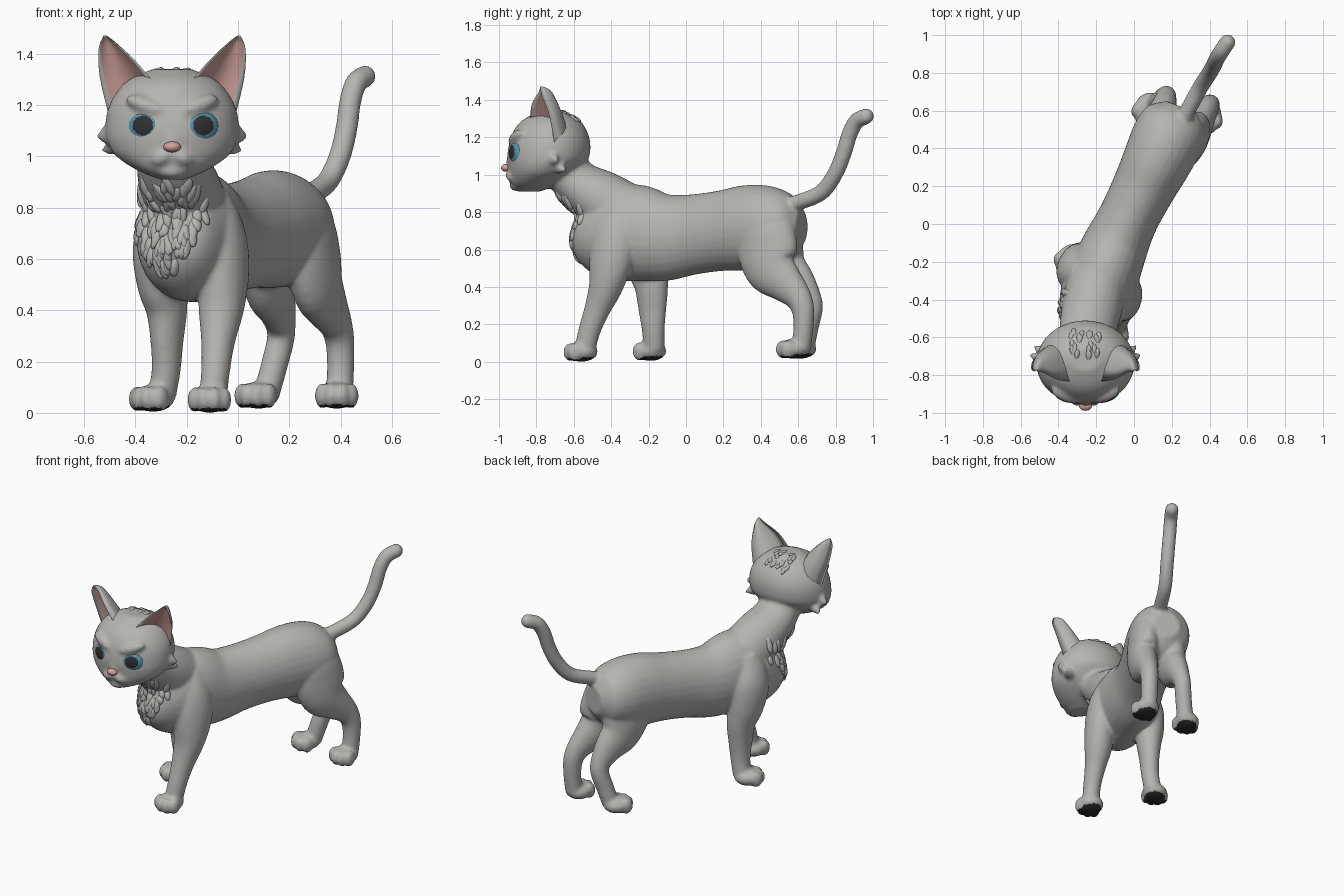
import bpy, bmesh, math, random
from mathutils import Vector, Matrix
from mathutils.bvhtree import BVHTree

if "Cube" in bpy.data.objects:
    bpy.data.objects.remove(bpy.data.objects["Cube"])

random.seed(4)
HX = -0.257                                   # centre line of the head
FWD = Vector((-0.4, -0.917, 0))               # direction the body points
SIDE = Vector((0.917, -0.4, 0))


def material(name, col):
    m = bpy.data.materials.new(name)
    m.diffuse_color = (*col, 1)
    m.use_nodes = True
    m.node_tree.nodes["Principled BSDF"].inputs["Base Color"].default_value = m.diffuse_color
    return m


GREY = material("grey fur", (0.47, 0.46, 0.44))
PINK = material("pink skin", (0.64, 0.36, 0.33))
BLUE = material("blue iris", (0.09, 0.30, 0.40))
BLACK = material("black pupil", (0.03, 0.03, 0.032))
DARK = material("dark paw pad", (0.022, 0.022, 0.022))


def finish(bm, name, mats):
    me = bpy.data.meshes.new(name)
    bmesh.ops.recalc_face_normals(bm, faces=bm.faces[:])
    for f in bm.faces:
        f.smooth = True
    bm.to_mesh(me)
    bm.free()
    for m in mats:
        me.materials.append(m)
    ob = bpy.data.objects.new(name, me)
    bpy.context.collection.objects.link(ob)
    return ob


def ball(bm, c, r, rot=Matrix(), n=24):
    m = Matrix.Translation(c) @ rot @ Matrix.Diagonal((*r, 1))
    bmesh.ops.create_uvsphere(bm, u_segments=n, v_segments=n * 2 // 3, radius=1, matrix=m)


def spline(pts, steps=5):
    """Smooth curve through points of any dimension."""
    P = [Vector(p) for p in pts]
    P = [P[0] * 2 - P[1]] + P + [P[-1] * 2 - P[-2]]
    out = []
    for i in range(1, len(P) - 2):
        a, b, c, d = P[i - 1:i + 3]
        for k in range(steps):
            t = k / steps
            out.append((b * 2 + (c - a) * t + (a * 2 - b * 5 + c * 4 - d) * t * t
                        + (b * 3 - a - c * 3 + d) * t ** 3) * 0.5)
    return out + [P[-2]]


def tube(bm, pts, side=SIDE, axis=None, n=28):
    """Closed loft through (x, y, z, half width, half depth) stations."""
    S = spline(pts)
    C = [Vector(s[:3]) for s in S]
    rings = []
    for i, s in enumerate(S):
        t = axis or (C[min(i + 1, len(C) - 1)] - C[max(i - 1, 0)]).normalized()
        a = (side - t * side.dot(t)).normalized()
        b = t.cross(a)
        rings.append([bm.verts.new(C[i] + a * s[3] * math.cos(q) + b * s[4] * math.sin(q))
                      for q in (2 * math.pi * k / n for k in range(n))])
    for r0, r1 in zip(rings, rings[1:]):
        for k in range(n):
            bm.faces.new((r0[k], r0[(k + 1) % n], r1[(k + 1) % n], r1[k]))
    bm.faces.new(rings[0][::-1])
    bm.faces.new(rings[-1])


def paw(bm, x, y, z, turn):
    """Paw with four toes; turn is the heading away from -y."""
    R = Matrix.Rotation(turn, 4, 'Z')
    c = Vector((x, y, z))
    ball(bm, c, (0.08, 0.09, 0.053), R)
    for tx, ty in ((-0.057, -0.03), (-0.022, -0.055), (0.022, -0.055), (0.057, -0.03)):
        ball(bm, c + R @ Vector((tx, ty, -0.002)), (0.029, 0.042, 0.05), R)


bm = bmesh.new()
# torso and neck
tube(bm, [(-.27, -.59, .70, .05, .07), (-.25, -.535, .69, .14, .17), (-.215, -.42, .68, .185, .24),
          (-.165, -.28, .69, .19, .26), (-.10, -.12, .665, .175, .235), (-.03, .03, .68, .16, .215),
          (.05, .19, .70, .167, .215), (.12, .33, .715, .182, .23), (.18, .46, .72, .19, .218),
          (.225, .56, .72, .165, .17), (.25, .62, .72, .085, .09)])
tube(bm, [(-.20, -.33, .78, .16, .18), (-.225, -.455, .87, .16, .157), (-.25, -.58, .955, .147, .125),
          (-.257, -.66, 1.05, .14, .12)])
# front legs
tube(bm, [(-.08, -.35, .86, .04, .06), (-.063, -.375, .74, .075, .11), (-.053, -.39, .63, .088, .125),
          (-.055, -.405, .52, .092, .117), (-.066, -.43, .40, .087, .092), (-.078, -.475, .28, .066, .07),
          (-.087, -.515, .17, .056, .06), (-.097, -.54, .07, .054, .057)])
tube(bm, [(-.29, -.25, .84, .04, .06), (-.315, -.24, .73, .07, .10), (-.32, -.225, .63, .085, .12),
          (-.298, -.205, .5, .09, .112), (-.278, -.185, .40, .078, .092), (-.277, -.18, .28, .062, .077),
          (-.28, -.175, .17, .056, .062), (-.295, -.17, .07, .054, .057)])
# hind legs
tube(bm, [(.23, .42, .86, .04, .08), (.27, .43, .73, .09, .15), (.29, .435, .61, .093, .172),
          (.31, .455, .5, .087, .148), (.345, .53, .42, .077, .107), (.38, .595, .35, .062, .077),
          (.397, .625, .28, .056, .062), (.40, .628, .18, .053, .054), (.395, .615, .07, .053, .054)])
tube(bm, [(.13, .45, .86, .04, .08), (.105, .46, .73, .09, .14), (.105, .475, .61, .09, .16),
          (.12, .52, .5, .083, .14), (.15, .60, .42, .072, .10), (.167, .66, .34, .057, .067),
          (.165, .675, .28, .053, .057), (.14, .655, .18, .052, .054), (.11, .635, .07, .052, .052)])
paw(bm, -.11, -.56, .053, -.05)
paw(bm, -.33, -.19, .057, -.65)
paw(bm, .385, .575, .069, 0)
paw(bm, .08, .61, .069, -.4)
# tail
tail = [(.24, .52, .83), (.30, .63, .862), (.355, .73, .91), (.40, .80, 1.01), (.425, .845, 1.12),
        (.437, .872, 1.21), (.46, .91, 1.285), (.495, .962, 1.312)]
tube(bm, [(*p, .043, .043) for p in tail])
ball(bm, tail[-1], (.043, .043, .043))
# head: skull stations as z, half width, front y, back y
skull = [(.910, .05, -.90, -.78), (.948, .14, -.937, -.68), (1.0, .217, -.947, -.60), (1.05, .25, -.953, -.55),
         (1.1, .26, -.956, -.516), (1.18, .252, -.942, -.513), (1.25, .217, -.912, -.538),
         (1.30, .167, -.862, -.582), (1.34, .08, -.78, -.66)]
tube(bm, [(HX, (f + b) / 2, z, w, (b - f) / 2) for z, w, f, b in skull],
     side=Vector((1, 0, 0)), axis=Vector((0, 0, 1)), n=40)
# muzzle, nose bridge, chin, cheek flares, brows
ball(bm, (HX, -.922, 1.055), (.045, .04, .07))
ball(bm, (HX, -.90, .942), (.06, .045, .03))
for s in (-1, 1):
    ball(bm, (HX + s * .036, -.915, .997), (.055, .05, .036), Matrix.Rotation(s * .4, 4, 'Y'))
    tube(bm, [(HX + s * .17, -.73, 1.10, .07, .08), (HX + s * .245, -.71, 1.085, .035, .045),
              (HX + s * .292, -.69, 1.075, .008, .01)], side=Vector((0, 1, 0)))
    tube(bm, [(HX + s * .17, -.71, 1.06, .06, .06), (HX + s * .235, -.67, 1.035, .03, .03),
              (HX + s * .272, -.645, 1.02, .007, .008)], side=Vector((0, 1, 0)))
    ball(bm, (HX + s * .10, -.903, 1.197), (.09, .04, .034),
         Matrix.Rotation(s * .35, 4, 'Z') @ Matrix.Rotation(-s * .35, 4, 'Y'))

# fuse everything into one smooth skin
raw = finish(bm, "raw_body", [])
rem = raw.modifiers.new("fuse", 'REMESH')
rem.mode, rem.voxel_size = 'VOXEL', 0.010
smo = raw.modifiers.new("soften", 'SMOOTH')
smo.iterations, smo.factor = 9, 0.5
dg = bpy.context.evaluated_depsgraph_get()
me = bpy.data.meshes.new_from_object(raw.evaluated_get(dg))
bpy.data.objects.remove(raw)
me.name = "cat_body"
me.materials.clear()
me.materials.append(GREY)
me.materials.append(DARK)
for p in me.polygons:
    p.use_smooth = True
    p.material_index = int(p.center.z < .05 and p.normal.z < -.7)   # pads under the paws
body = bpy.data.objects.new("cat_body", me)
bpy.context.collection.objects.link(body)

# nose
bm = bmesh.new()
ball(bm, (HX, -.962, 1.037), (.034, .027, .021))
finish(bm, "nose", [PINK])

for s, tag in ((-1, "left"), (1, "right")):
    # eye with pupil disc
    bm = bmesh.new()
    bmesh.ops.create_uvsphere(bm, u_segments=64, v_segments=44, radius=1,
                              matrix=Matrix.Rotation(math.pi / 2, 4, 'X'))
    for f in bm.faces:
        c = f.calc_center_median()
        f.material_index = int(c.y < 0 and math.hypot(c.x + s * .06, c.z - .09) < .60)
    bm.transform(Matrix.Translation((HX + .004 + s * .111, -.904, 1.115)) @ Matrix.Rotation(s * .39, 4, 'Z')
                 @ Matrix.Diagonal((.07, .036, .064, 1)))
    finish(bm, tag + "_eye", [BLUE, BLACK])

    # ear: bulged back, hollow pink front with a grey rim
    P = lambda x, y, z: Vector((HX + s * x, y, z))
    I, O, T = P(.06, -.835, 1.275), P(.245, -.70, 1.15), P(.262, -.78, 1.47)
    inner = spline([I, P(.145, -.825, 1.375), P(.222, -.787, 1.443), T - Vector((s * .006, 0, 0))], 4)
    outer = spline([O, P(.282, -.73, 1.31), P(.286, -.77, 1.42), T + Vector((s * .006, 0, 0))], 4)
    nrm = (O - I).cross(T - I).normalized()
    nrm *= 1 if nrm.y > 0 else -1
    nrm = (nrm + Vector((s * .15, .5, 0))).normalized()
    us = (-1, -.8, -.5, -.25, 0, .25, .5, .8, 1)
    bm = bmesh.new()
    rings = []
    for i, (a, b) in enumerate(zip(inner, outer)):
        depth = .125 * (1 - i / 12) ** .8 + .012
        ring = [(u, depth * (1 - u * u) ** .7) for u in us]
        ring += [(u, depth * .5 * (1 - u * u)) for u in us[-2:0:-1]]
        rings.append([bm.verts.new(a.lerp(b, (u + 1) / 2) + nrm * d) for u, d in ring])
    for i in range(len(rings) - 1):
        for k in range(16):
            j = (k + 1) % 16
            f = bm.faces.new((rings[i][k], rings[i][j], rings[i + 1][j], rings[i + 1][k]))
            f.material_index = int(9 <= k <= 14 and i < 10)
    bm.faces.new(rings[0])
    bm.faces.new(rings[-1])
    finish(bm, tag + "_ear", [GREY, PINK])

# fur locks: slim tufts half sunk in the skin
tree = BVHTree.FromPolygons([v.co for v in me.vertices], [p.vertices[:] for p in me.polygons])


def lock(bm, start, ray, flow, lift, length, r):
    hit, n, _, _ = tree.ray_cast(start, ray)
    if hit is None:
        return
    d = (flow - n * flow.dot(n)).normalized() + n * lift
    ball(bm, hit - n * r * .25, (r, r * .8, length / 2), d.to_track_quat('Z', 'Y').to_matrix().to_4x4(), 12)


DOWN = Vector((0, 0, -1))
bm = bmesh.new()
for k in range(110):                           # ruff, narrowing downwards
    z = random.uniform(.56, .89)
    w = .04 + .15 * min(1, (z - .56) / .18)
    start = Vector((-.235, -.48, z)) + SIDE * random.uniform(-w, w * .75) + FWD * .28
    lock(bm, start, -FWD, DOWN + SIDE * random.uniform(-.3, .3), .2, random.uniform(.07, .11), .021)
finish(bm, "chest_fur", [GREY])

bm = bmesh.new()
for k in range(22):                            # crown tuft
    start = Vector((HX + random.uniform(-.075, .075), random.uniform(-.70, -.57), 1.6))
    lock(bm, start, DOWN, Vector((random.uniform(-.3, .3), 1, 0)), .2, .055, .014)
finish(bm, "crown_fur", [GREY])
